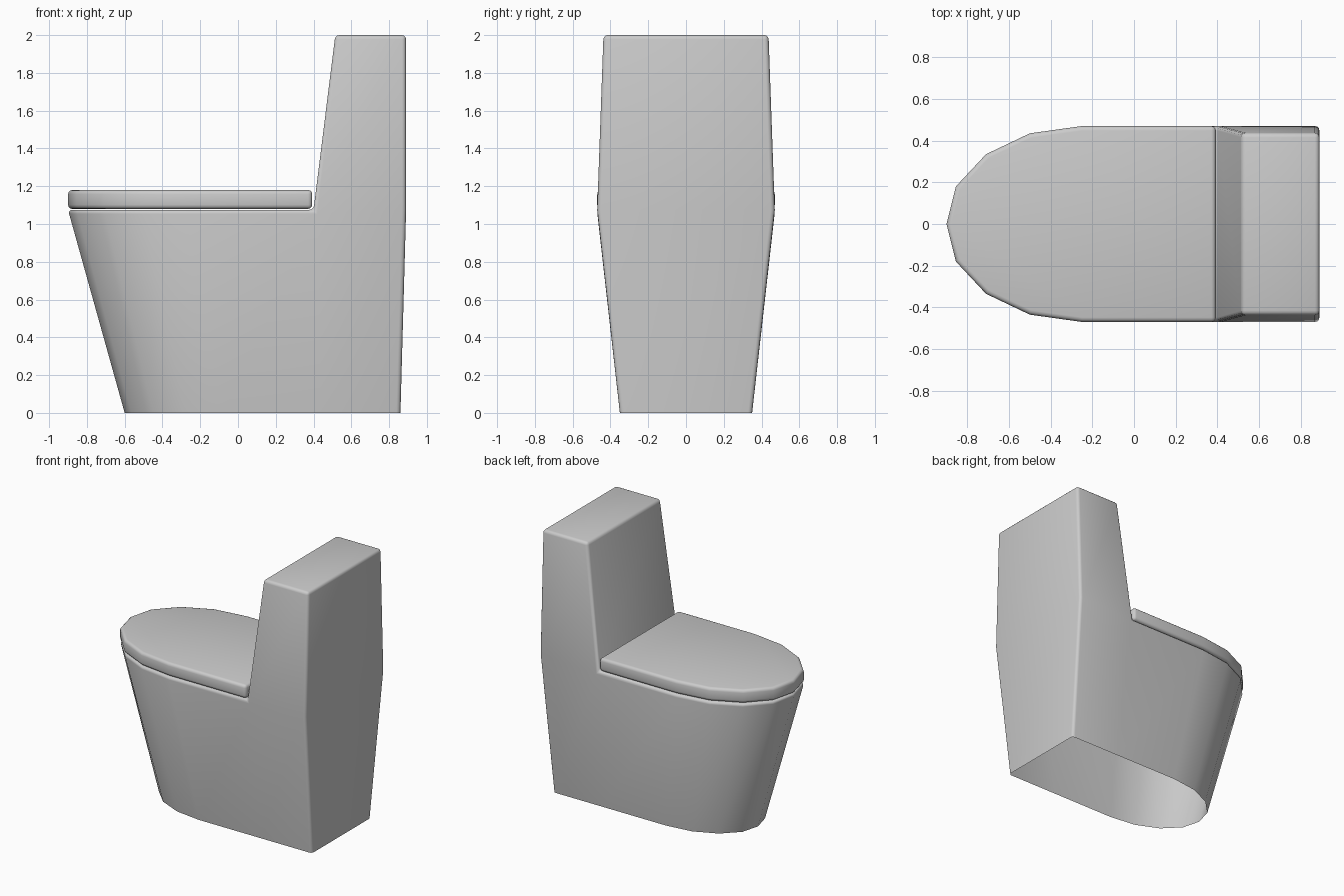
import bpy, bmesh
from math import radians

if "Cube" in bpy.data.objects:
    bpy.data.objects.remove(bpy.data.objects["Cube"])

# Half outline of the rounded nose: (x, y) from the straight side to the tip
NOSE = [(-0.25, 0.47), (-0.5, 0.435), (-0.71, 0.335), (-0.855, 0.18), (-0.9, 0.0)]


def outline(back_x):
    """Closed loop: back left, nose, back right."""
    half = [(back_x, 0.47)] + NOSE
    return half + [(x, -y) for x, y in reversed(half[:-1])]


def finish(name, bm, width):
    """Round the sharp edges, shade smooth and link the object."""
    bmesh.ops.recalc_face_normals(bm, faces=bm.faces)
    edges = [e for e in bm.edges
             if len(e.link_faces) == 2 and e.calc_face_angle() > radians(38)]
    bmesh.ops.bevel(bm, geom=edges, offset=width, offset_type='OFFSET',
                    segments=3, profile=0.5, affect='EDGES', clamp_overlap=True)
    for f in bm.faces:
        f.smooth = True
    me = bpy.data.meshes.new(name)
    bm.to_mesh(me)
    bm.free()
    ob = bpy.data.objects.new(name, me)
    bpy.context.collection.objects.link(ob)
    return ob


def ring(bm, pts, z):
    return [bm.verts.new((x, y, z)) for x, y in pts]


# Bowl and tank: one shell, open underneath
RIM = 1.075
bm = bmesh.new()
top_pts = outline(0.4)
foot_pts = [(-0.6 + (x + 0.9) * 0.8, y * 0.745) for x, y in top_pts]
rim = ring(bm, top_pts, RIM)
foot = ring(bm, foot_pts, 0)
rim_back = ring(bm, [(0.89, -0.47), (0.89, 0.47)], RIM)
foot_back = ring(bm, [(0.86, -0.35), (0.86, 0.35)], 0)
upper, lower = rim + rim_back, foot + foot_back
n = len(upper)
for i in range(n):
    j = (i + 1) % n
    bm.faces.new((lower[i], lower[j], upper[j], upper[i]))
bm.faces.new(rim)  # deck under the lid
base = [rim[0], rim[-1], rim_back[0], rim_back[1]]
cap = ring(bm, [(0.515, 0.437), (0.515, -0.437), (0.89, -0.437), (0.89, 0.437)], 2.0)
for i in range(4):
    j = (i + 1) % 4
    bm.faces.new((base[i], base[j], cap[j], cap[i]))
bm.faces.new(cap)
finish("bowl_and_tank", bm, 0.022)

# Lid: flat slab following the rim
bm = bmesh.new()
low = ring(bm, outline(0.393), 1.08)
high = ring(bm, outline(0.393), 1.18)
for i in range(len(low)):
    j = (i + 1) % len(low)
    bm.faces.new((low[i], low[j], high[j], high[i]))
bm.faces.new(low)
bm.faces.new(high)
finish("lid", bm, 0.022)
